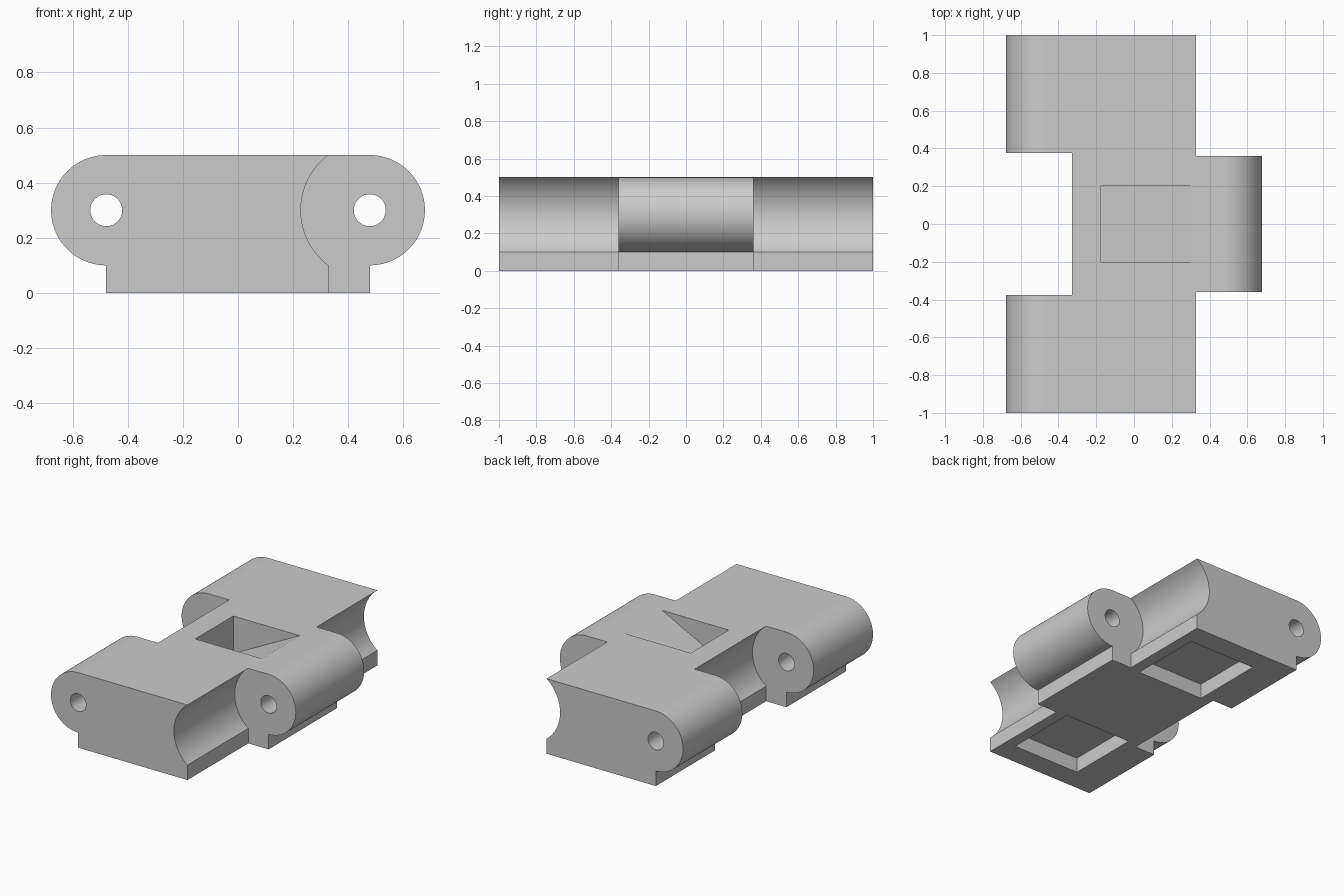
import bpy
import bmesh
from math import cos, sin, pi, radians, asin

# Remove the default cube
default = bpy.data.objects.get("Cube")
if default:
    bpy.data.objects.remove(default, do_unlink=True)

# Main dimensions
HINGE_X, HINGE_Z = 0.478, 0.3      # hinge axis
KNUCKLE_R, CLEAR_R, PIN_R = 0.2, 0.25, 0.058
FOOT_H, TOP = 0.1, 0.5
HALF_LEN = 1.0
TONGUE_HALF, NOTCH_HALF = 0.36, 0.375

grey = bpy.data.materials.new("plain grey")
grey.use_nodes = True
colour = (0.6, 0.6, 0.6, 1)
grey.diffuse_color = colour
grey.node_tree.nodes["Principled BSDF"].inputs["Base Color"].default_value = colour


def arc(cx, cz, r, start, end, steps):
    """Points in the xz plane along an arc, angles in radians."""
    return [(cx + r * cos(start + (end - start) * i / steps),
             cz + r * sin(start + (end - start) * i / steps)) for i in range(steps + 1)]


def extrude(name, profile, y0, y1):
    """Solid made by sweeping an xz profile from y0 to y1."""
    bm = bmesh.new()
    face = bm.faces.new([bm.verts.new((x, y0, z)) for x, z in profile])
    swept = bmesh.ops.extrude_face_region(bm, geom=[face])["geom"]
    bmesh.ops.translate(bm, vec=(0, y1 - y0, 0),
                        verts=[v for v in swept if isinstance(v, bmesh.types.BMVert)])
    bmesh.ops.recalc_face_normals(bm, faces=bm.faces)
    mesh = bpy.data.meshes.new(name)
    bm.to_mesh(mesh)
    bm.free()
    mesh.materials.append(grey)
    obj = bpy.data.objects.new(name, mesh)
    bpy.context.collection.objects.link(obj)
    return obj


def box(x0, x1, z0, z1):
    return [(x0, z0), (x1, z0), (x1, z1), (x0, z1)]


def clearance(side):
    """Concave end cut that lets the neighbouring knuckle turn."""
    a = asin(KNUCKLE_R / CLEAR_R)
    bow = arc(HINGE_X, HINGE_Z, CLEAR_R, pi - a, pi + a, 32)
    edge = bow[0][0]
    pts = bow + [(edge, -0.1), (1, -0.1), (1, 0.6), (edge, 0.6)]
    return [(side * x, z) for x, z in pts]


# Link body: round knuckle at both ends, standing on a narrower foot
right_end = arc(HINGE_X, HINGE_Z, KNUCKLE_R, -pi / 2, pi / 2, 40)
left_end = [(-x, z) for x, z in reversed(right_end)]
outline = [(-HINGE_X, 0), (HINGE_X, 0)] + right_end + left_end
body = extrude("hinge_link_body", outline, -HALF_LEN, HALF_LEN)

cutters = []
# Middle notch between the two knuckles
cutters.append(extrude("notch_cutter", clearance(-1), -NOTCH_HALF, NOTCH_HALF))
for side in (-1, 1):
    # Shoulders beside the tongue
    y0, y1 = sorted((side * TONGUE_HALF, side * 1.1))
    cutters.append(extrude("shoulder_cutter", clearance(1), y0, y1))
    # Square pockets in the underside
    y0, y1 = sorted((side * 0.35, side * 0.85))
    cutters.append(extrude("pocket_cutter", box(-0.25, 0.25, -0.1, 0.1), y0, y1))
    # Pin holes
    hole = arc(side * HINGE_X, HINGE_Z, PIN_R, 0, 2 * pi, 40)[:-1]
    cutters.append(extrude("pin_cutter", hole, -1.1, 1.1))
# Ramped recess in the top
ramp = [(-0.175, 0.25), (0.315, TOP), (0.315, 0.6), (-0.175, 0.6)]
cutters.append(extrude("ramp_cutter", ramp, -0.2, 0.2))

# Cut everything out of the body
bpy.ops.object.select_all(action="DESELECT")
body.select_set(True)
bpy.context.view_layer.objects.active = body
for cutter in cutters:
    mod = body.modifiers.new("cut", "BOOLEAN")
    mod.operation = "DIFFERENCE"
    mod.solver = "EXACT"
    mod.object = cutter
    bpy.ops.object.modifier_apply(modifier=mod.name)
    bpy.data.objects.remove(cutter, do_unlink=True)

# Smooth curved walls, crisp edges, flat planes
bpy.ops.object.shade_smooth_by_angle(angle=radians(25))
weighted = body.modifiers.new("flat planes", "WEIGHTED_NORMAL")
weighted.keep_sharp = True
